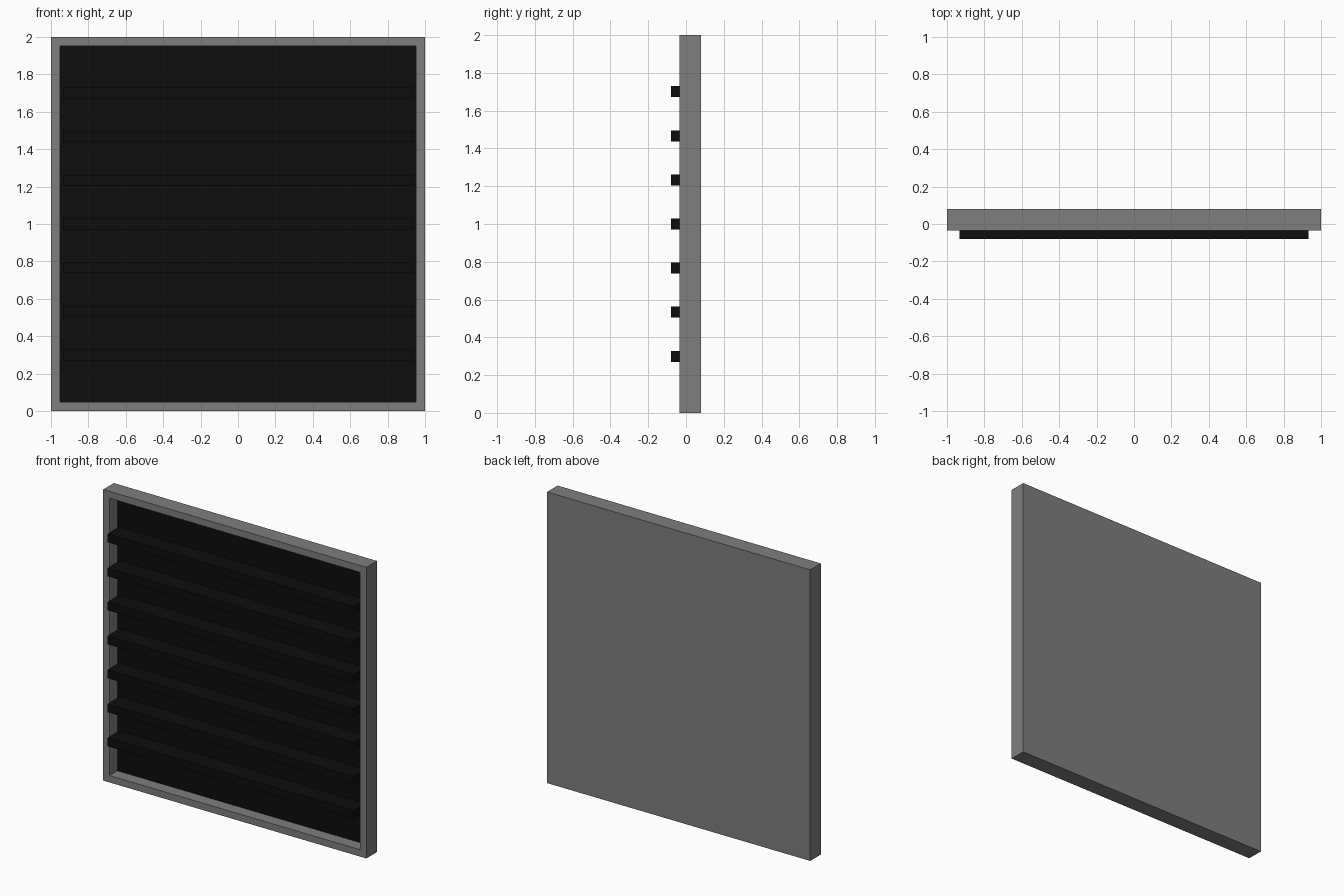
import bpy
import bmesh
from mathutils import Vector

if "Cube" in bpy.data.objects:
    bpy.data.objects.remove(bpy.data.objects["Cube"])

FRONT, BACK, RECESS = -0.035, 0.08, 0.05   # y of rim face, rear face, recess floor
RIM = 0.067                                # rim width
INNER = 1 - RIM


def material(name, value):
    mat = bpy.data.materials.new(name)
    mat.diffuse_color = (value, value, value, 1)
    mat.use_nodes = True
    mat.node_tree.nodes["Principled BSDF"].inputs["Base Color"].default_value = mat.diffuse_color
    return mat


def box(bm, lo, hi):
    lo, hi = Vector(lo), Vector(hi)
    for v in bmesh.ops.create_cube(bm, size=1)["verts"]:
        v.co = Vector((v.co[i] + 0.5) * (hi[i] - lo[i]) + lo[i] for i in range(3))


def finish(bm, name, mats):
    bmesh.ops.recalc_face_normals(bm, faces=bm.faces)
    mesh = bpy.data.meshes.new(name)
    bm.to_mesh(mesh)
    bm.free()
    for mat in mats:
        mesh.materials.append(mat)
    obj = bpy.data.objects.new(name, mesh)
    bpy.context.collection.objects.link(obj)
    return obj


grey = material("grey metal", 0.21)
black = material("black", 0.004)

# Casing: a square slab with a recess sunk into its front, dark on the floor
bm = bmesh.new()
box(bm, (-1, FRONT, 0), (1, BACK, 2))
bm.normal_update()
front = min(bm.faces, key=lambda f: f.calc_center_median().y)
bmesh.ops.inset_region(bm, faces=[front], thickness=RIM)
floor = bmesh.ops.extrude_discrete_faces(bm, faces=[front])["faces"][0]
bmesh.ops.translate(bm, verts=floor.verts, vec=(0, RECESS - FRONT, 0))
floor.material_index = 1
finish(bm, "vent_casing", [grey, black])

# Slats: seven horizontal bars from the recess floor out past the rim
for i in range(7):
    z = 1 + (i - 3) * 0.2335
    bm = bmesh.new()
    box(bm, (-INNER - 0.001, -0.08, z - 0.029), (INNER + 0.001, RECESS, z + 0.029))
    finish(bm, f"slat_{i + 1}", [black])
